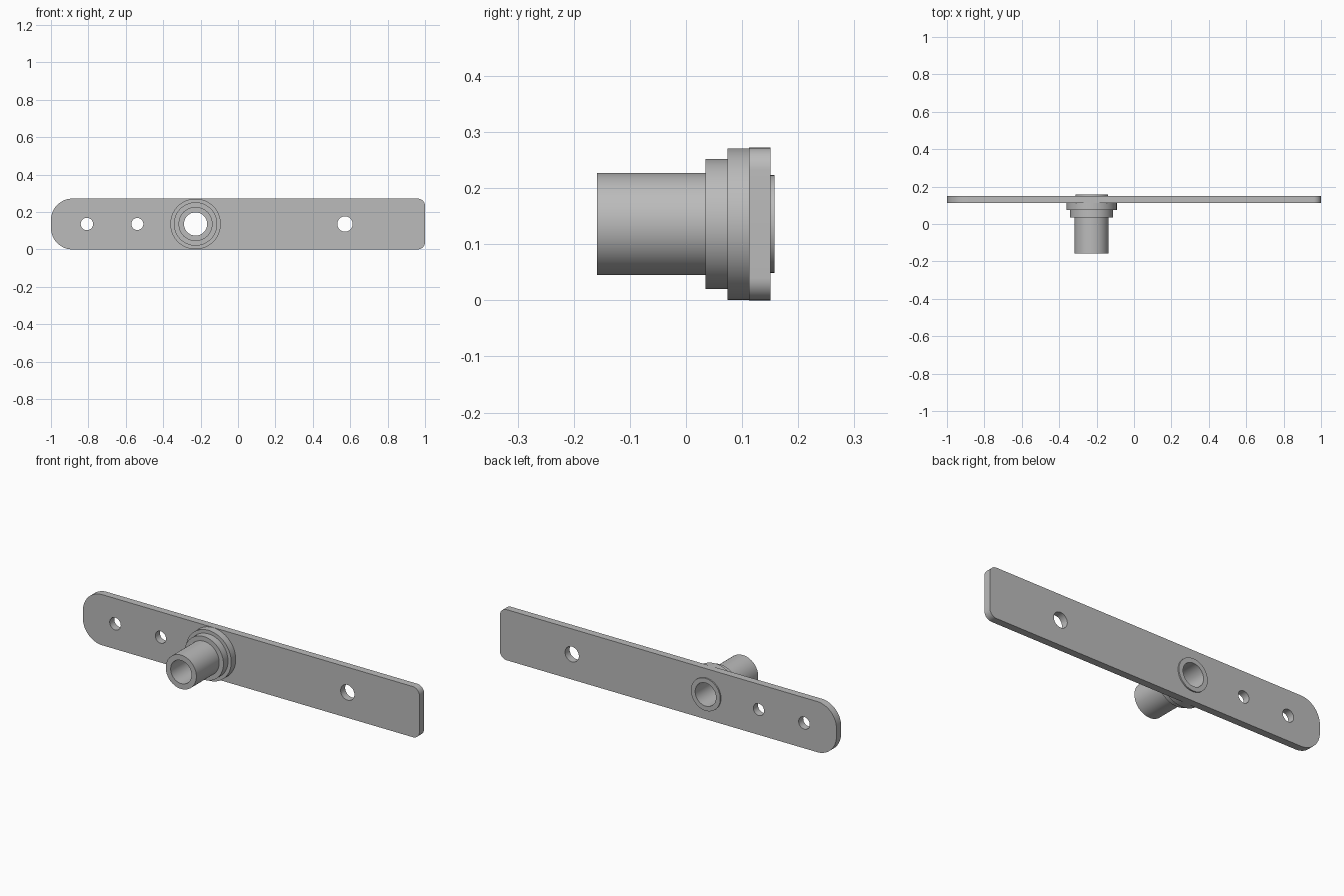
import bpy, bmesh, math
from mathutils import Matrix, Vector

cube = bpy.data.objects.get("Cube")
if cube:
    bpy.data.objects.remove(cube, do_unlink=True)

HUB_X, MID_Z = -0.227, 0.136
PLATE_FRONT, PLATE_BACK = 0.112, 0.151

grey = bpy.data.materials.new("plain_grey")
grey.use_nodes = True
colour = (0.5, 0.5, 0.5, 1)
grey.diffuse_color = colour
grey.node_tree.nodes["Principled BSDF"].inputs["Base Color"].default_value = colour


def arc(cx, cy, r, start, sweep, n):
    """Points along an arc, angles in degrees."""
    angles = [math.radians(start + sweep * i / n) for i in range(n + 1)]
    return [(cx + r * math.cos(a), cy + r * math.sin(a)) for a in angles]


def finish(obj):
    """Weld, colour and shade a part."""
    bm = bmesh.new()
    bm.from_mesh(obj.data)
    bmesh.ops.remove_doubles(bm, verts=bm.verts, dist=1e-5)
    bmesh.ops.recalc_face_normals(bm, faces=bm.faces)
    bm.to_mesh(obj.data)
    bm.free()
    obj.data.materials.clear()
    obj.data.materials.append(grey)
    bpy.ops.object.select_all(action='DESELECT')
    obj.select_set(True)
    bpy.context.view_layer.objects.active = obj
    bpy.ops.object.shade_smooth_by_angle(angle=math.radians(30))


# Flat bar: broad rounded left end, small corners at the other end, drilled holes
R_END, R_CORNER = 0.115, 0.04
outline = (arc(1 - R_CORNER, MID_Z - R_CORNER, R_CORNER, 0, 90, 10)
           + arc(-1 + R_END, MID_Z - R_END, R_END, 90, 90, 16)
           + arc(-1 + R_END, R_END - MID_Z, R_END, 180, 90, 16)
           + arc(1 - R_CORNER, R_CORNER - MID_Z, R_CORNER, 270, 90, 10))
holes = [(-0.808, 0.033), (-0.538, 0.032), (HUB_X, 0.087), (0.572, 0.041)]
loops = [outline] + [arc(x, 0, r, 0, 360, 48)[:-1] for x, r in holes]

curve = bpy.data.curves.new("bar", 'CURVE')
curve.dimensions = '2D'
curve.fill_mode = 'BOTH'
curve.extrude = (PLATE_BACK - PLATE_FRONT) / 2
for loop in loops:
    spline = curve.splines.new('POLY')
    spline.points.add(len(loop) - 1)
    for point, (x, y) in zip(spline.points, loop):
        point.co = (x, y, 0, 1)
    spline.use_cyclic_u = True
bar = bpy.data.objects.new("bar", curve)
bpy.context.collection.objects.link(bar)
bpy.ops.object.select_all(action='DESELECT')
bar.select_set(True)
bpy.context.view_layer.objects.active = bar
bpy.ops.object.convert(target='MESH')
bar = bpy.context.object
bar.data.transform(Matrix.Translation((0, (PLATE_FRONT + PLATE_BACK) / 2, MID_Z))
                   @ Matrix.Rotation(math.radians(90), 4, 'X'))
finish(bar)


def ring(name, y0, y1, outer, inner):
    """Hollow cylinder along y around the hub axis."""
    bm = bmesh.new()
    profile = [(inner, y0), (outer, y0), (outer, y1), (inner, y1)]
    verts = [bm.verts.new((HUB_X + r, y, MID_Z)) for r, y in profile]
    edges = [bm.edges.new((verts[i], verts[(i + 1) % 4])) for i in range(4)]
    bmesh.ops.spin(bm, geom=verts + edges, cent=Vector((HUB_X, 0, MID_Z)),
                   axis=(0, 1, 0), angle=math.tau, steps=64)
    mesh = bpy.data.meshes.new(name)
    bm.to_mesh(mesh)
    bm.free()
    obj = bpy.data.objects.new(name, mesh)
    bpy.context.collection.objects.link(obj)
    finish(obj)


# Bushing through the bar, with two stepped collars in front
ring("bushing_tube", -0.159, 0.035, 0.091, 0.062)
ring("small_collar", 0.035, 0.074, 0.116, 0.062)
ring("large_collar", 0.074, PLATE_FRONT, 0.135, 0.062)
ring("bushing_rear_lip", PLATE_FRONT, 0.158, 0.087, 0.062)
